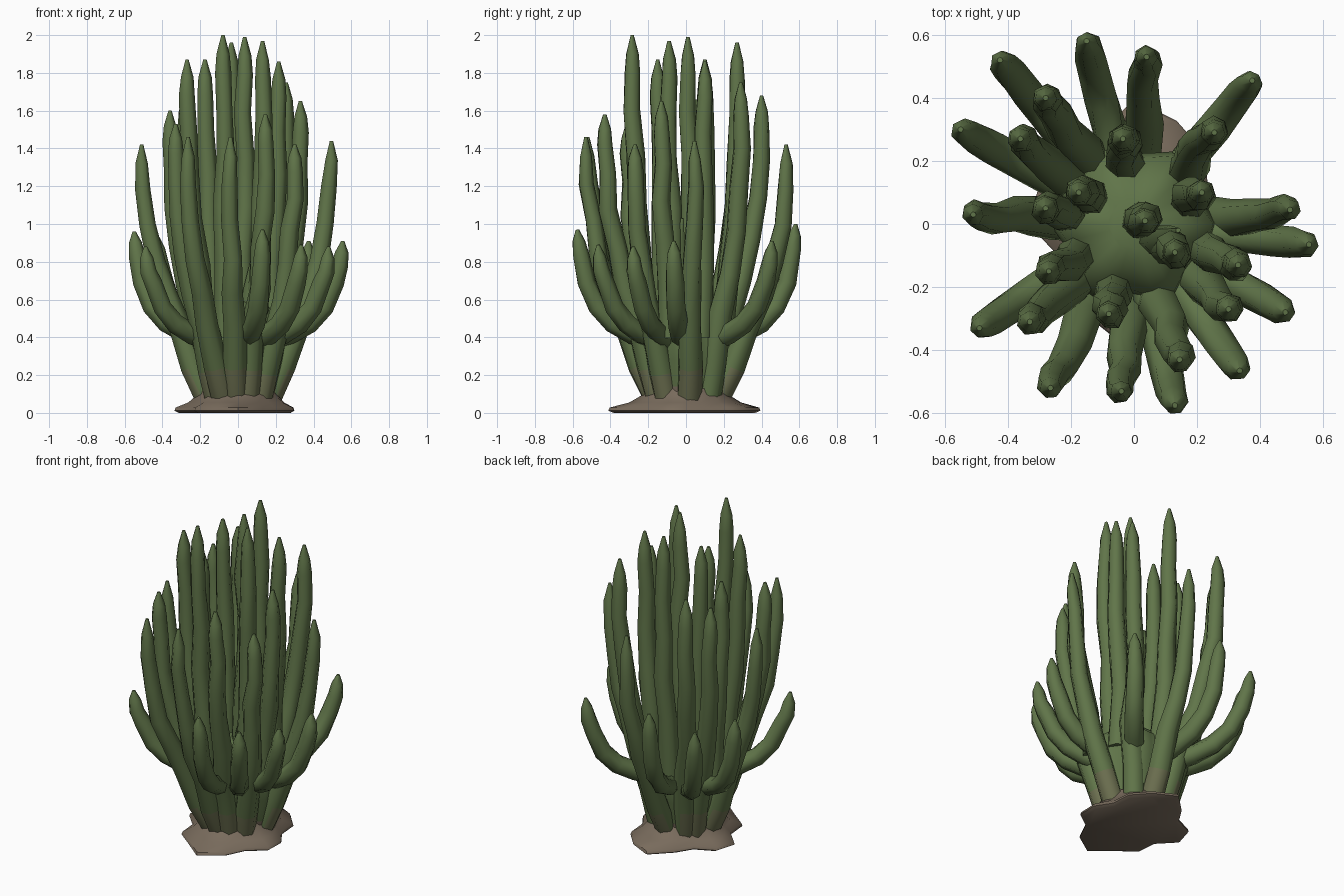
import bpy, bmesh, math, random
from mathutils import Vector

if "Cube" in bpy.data.objects:
    bpy.data.objects.remove(bpy.data.objects["Cube"])

random.seed(4)


def material(name, rgb):
    m = bpy.data.materials.new(name)
    m.diffuse_color = (*rgb, 1)
    m.use_nodes = True
    m.node_tree.nodes["Principled BSDF"].inputs["Base Color"].default_value = m.diffuse_color
    return m


green = material("cactus green", (0.118, 0.178, 0.067))
olive = material("olive transition", (0.150, 0.160, 0.080))
brown = material("woody brown", (0.190, 0.148, 0.108))


def finish(bm, name, mats, angle=50):
    bmesh.ops.recalc_face_normals(bm, faces=bm.faces)
    me = bpy.data.meshes.new(name)
    bm.to_mesh(me)
    bm.free()
    ob = bpy.data.objects.new(name, me)
    bpy.context.collection.objects.link(ob)
    for m in mats:
        me.materials.append(m)
    bpy.ops.object.select_all(action='DESELECT')
    ob.select_set(True)
    bpy.context.view_layer.objects.active = ob
    bpy.ops.object.shade_smooth_by_angle(angle=math.radians(angle))
    return ob


def skin(bm, rings):
    for a, b in zip(rings, rings[1:]):
        n = len(a)
        for i in range(n):
            bm.faces.new((a[i], a[(i + 1) % n], b[(i + 1) % n], b[i]))
    bm.faces.new(rings[0][::-1])
    bm.faces.new(rings[-1])


def tube(name, pts, radii, sides=7):
    bm = bmesh.new()
    rings = []
    for k, p in enumerate(pts):
        d = (pts[min(k + 1, len(pts) - 1)] - pts[max(k - 1, 0)]).normalized()
        u = d.cross(Vector((0, 1, 0))).normalized()
        v = d.cross(u)
        ring = []
        for i in range(sides):
            t = 2 * math.pi * i / sides + 0.3
            r = radii[k] * random.uniform(0.94, 1.06)
            ring.append(bm.verts.new(p + u * r * math.cos(t) + v * r * math.sin(t)))
        rings.append(ring)
    skin(bm, rings)
    for f in bm.faces:
        z = f.calc_center_median().z
        f.material_index = 2 if z < 0.1 else 1 if z < 0.14 else 0
    return finish(bm, name, [green, olive, brown], 60)


# stem tips: x, y, z
tall = [(-.08, -.285, 2.0), (.035, .01, 1.99), (-.035, .27, 1.96), (.13, -.09, 1.97),
        (-.27, -.15, 1.87), (-.175, .10, 1.87), (.215, .10, 1.86), (.255, .29, 1.75),
        (.33, -.13, 1.65), (-.28, .40, 1.68), (.30, -.27, 1.42), (.145, -.43, 1.58),
        (-.36, .27, 1.6), (-.33, -.31, 1.53), (-.28, .05, 1.66)]
middle = [(-.51, .03, 1.42), (.495, .045, 1.44), (-.04, -.53, 1.46), (-.265, -.52, 1.46),
          (.04, .53, 1.42)]
short = [(.13, -.575, .97), (-.55, .30, .96), (.555, -.065, .91), (-.49, -.33, .88),
         (.48, -.28, .88), (.375, .455, .91), (-.15, .58, 1.0), (-.425, .52, .93),
         (.335, -.465, .89)]

# height fraction, outward fraction, radius
TALL = [(.15, .18, .066), (.3, .42, .064), (.42, .62, .057), (.55, .80, .053), (.68, .92, .050),
        (.8, .98, .046), (.9, 1.0, .043), (.95, 1.0, .035), (1, 1.0, .009)]
MIDDLE = [(.17, .25, .066), (.32, .47, .062), (.44, .66, .056), (.56, .81, .051), (.7, .92, .046),
          (.83, .98, .042), (.93, 1.0, .034), (1, 1.0, .009)]


def upright(name, tip, profile):
    x, y, z = tip
    rt, a = math.hypot(x, y), math.atan2(y, x)
    rb = min(0.15, 0.6 * rt)
    inner = rt < .36            # inner stems sprout from inside the trunk core
    pts, radii = [], []
    if not inner:
        pts, radii = [Vector((rb * math.cos(a), rb * math.sin(a), .05))], [.066]
    for h, f, r in profile:
        if inner and h < .2:
            continue
        q = rb + (rt - rb) * f
        w = 0.012 if 0.25 < h < 0.9 else 0
        pts.append(Vector((q * math.cos(a) + random.uniform(-w, w),
                           q * math.sin(a) + random.uniform(-w, w), z * h if not inner or h > .3 else .4)))
        radii.append(r)
    tube(name, pts, radii)


for i, t in enumerate(tall):
    upright(f"tall_stem_{i + 1}", t, TALL)
for i, t in enumerate(middle):
    upright(f"middle_stem_{i + 1}", t, MIDDLE)

# short outer arms that leave the trunk sideways and turn upward
for i, (x, y, z) in enumerate(short):
    path = [(.3, .38, .055), (.5, .42, .056), (.68, .475, .055), (.82, .56, .053),
            (.92, .69, .050), (.97, z - .13, .045), (.99, z - .06, .035), (1, z, .009)]
    tube(f"short_arm_{i + 1}", [Vector((x * f, y * f, h)) for f, h, r in path],
         [r for f, h, r in path])

# small inner shoot between the tall stems
tube("inner_shoot", [Vector(p) for p in ((.04, -.04, .45), (.07, -.05, .65), (.11, -.04, .85), (.14, -.02, 1.03))],
     [.05, .045, .035, .008], 6)


def lathe(name, profile, sides, wobble, mats, rule):
    bm = bmesh.new()
    rings = []
    for r, z, k in profile:
        rings.append([bm.verts.new((r * (1 + k * wobble[i]) * math.cos(2 * math.pi * i / sides),
                                    r * (1 + k * wobble[i]) * math.sin(2 * math.pi * i / sides), z))
                      for i in range(sides)])
    skin(bm, rings)
    for f in bm.faces:
        f.material_index = rule(f.calc_center_median().z)
    return finish(bm, name, mats)


# fused trunk core with lobes where the stems merge
lobes = [0.1 * math.cos(6 * 2 * math.pi * i / 24 + .5) for i in range(24)]
lathe("trunk_core", [(.18, .06, .5), (.195, .14, 1), (.225, .28, 1), (.245, .4, 1),
                     (.23, .49, 1), (.15, .56, 1), (.08, .59, .5)], 24, lobes, [green, olive, brown],
      lambda z: 2 if z < .12 else 1 if z < .16 else 0)

# flared woody root base with an uneven, pointed rim
rim = [.03, -.12, .1, .22, .36, .05, -.12, .12, .16, -.1, .12, .15, .42, .2, -.05, .1]
lathe("root_base", [(.27, 0.0, 1), (.29, .012, 1), (.285, .028, 1), (.24, .055, .6), (.205, .1, .2), (.19, .13, 0)],
      16, rim, [brown], lambda z: 0)
